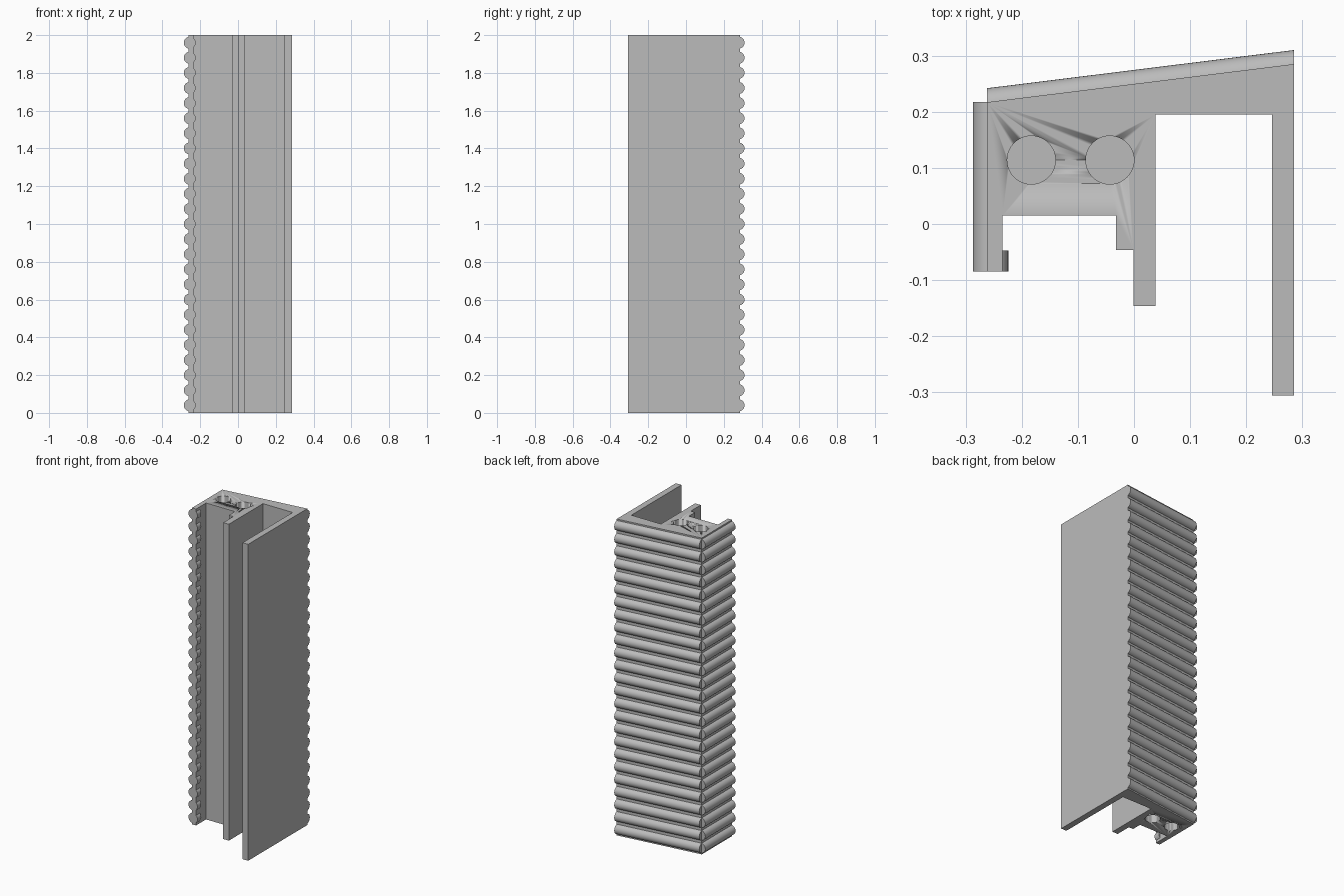
import bpy, bmesh
from math import cos, sin, tau, radians

cube = bpy.data.objects.get("Cube")
if cube:
    bpy.data.objects.remove(cube, do_unlink=True)

grey = bpy.data.materials.new("plain grey")
grey.use_nodes = True
colour = (0.5, 0.5, 0.5, 1)
grey.diffuse_color = colour
grey.node_tree.nodes["Principled BSDF"].inputs["Base Color"].default_value = colour

HEIGHT, RIBS = 2.0, 25
PITCH = HEIGHT / RIBS
RADIUS, BULGE = 0.0315, 0.025       # rib radius, and how far it stands proud
LEFT, RIGHT, FRONT = -0.262, 0.285, -0.085
BACK_A, BACK_B = 0.217, 0.285       # sloping back edge at each end


def finish(name, bm):
    bmesh.ops.recalc_face_normals(bm, faces=bm.faces)
    mesh = bpy.data.meshes.new(name)
    bm.to_mesh(mesh)
    bm.free()
    mesh.materials.append(grey)
    obj = bpy.data.objects.new(name, mesh)
    bpy.context.collection.objects.link(obj)
    bpy.ops.object.select_all(action="DESELECT")
    obj.select_set(True)
    bpy.context.view_layer.objects.active = obj
    bpy.ops.object.shade_smooth_by_angle(angle=radians(35))
    return obj


def prism(bm, start, end):
    """Solid joining two matching rings of points."""
    a = [bm.verts.new(p) for p in start]
    b = [bm.verts.new(p) for p in end]
    bm.faces.new(a)
    bm.faces.new(b[::-1])
    for i in range(len(a)):
        j = (i + 1) % len(a)
        bm.faces.new((a[i], b[i], b[j], a[j]))


def rib_section(z, inner):
    """Round section as (outward offset, height), cut flat at the inner depth."""
    ring = [tau * i / 32 for i in range(32)]
    pts = [(BULGE - RADIUS + RADIUS * cos(t), RADIUS * sin(t)) for t in ring]
    return [(d, z + h) for d, h in pts if d > inner]


# Extruded body
profile = [(LEFT, FRONT), (-0.234, FRONT), (-0.234, 0.015), (-0.032, 0.015),
           (-0.032, -0.046), (-0.001, -0.046), (-0.001, -0.146), (0.038, -0.146),
           (0.038, 0.195), (0.246, 0.195), (0.246, -0.306), (RIGHT, -0.306),
           (RIGHT, BACK_B), (LEFT, BACK_A)]
bm = bmesh.new()
prism(bm, [(x, y, 0) for x, y in profile], [(x, y, HEIGHT) for x, y in profile])
body = finish("body", bm)

# Screw holes bored into both ends
bm = bmesh.new()
for x in (-0.183, -0.043):
    circle = [(x + 0.043 * cos(tau * i / 48), 0.114 + 0.043 * sin(tau * i / 48))
              for i in range(48)]
    for low, high in ((-0.1, 0.9), (1.1, HEIGHT + 0.1)):
        prism(bm, [(*p, low) for p in circle], [(*p, high) for p in circle])
cutter = finish("hole_cutter", bm)
cutter.hide_render = True
bore = body.modifiers.new("bore", "BOOLEAN")
bore.operation, bore.solver, bore.object = "DIFFERENCE", "EXACT", cutter
bpy.context.view_layer.objects.active = body
bpy.ops.object.modifier_apply(modifier="bore")
bpy.data.objects.remove(cutter, do_unlink=True)

# Horizontal ribs: sloping back, side, and full-round ends that show inside the lip
back, side, lip = bmesh.new(), bmesh.new(), bmesh.new()
for k in range(RIBS):
    z = (k + 0.5) * PITCH
    half = rib_section(z, -0.02)
    full = rib_section(z, -1)
    prism(back, [(LEFT, BACK_A + d, h) for d, h in half],
          [(RIGHT, BACK_B + d, h) for d, h in half])
    prism(side, [(LEFT - d, -0.047, h) for d, h in half],
          [(LEFT - d, BACK_A, h) for d, h in half])
    prism(lip, [(LEFT - d, FRONT, h) for d, h in full],
          [(LEFT - d, -0.047, h) for d, h in full])
finish("back_ribs", back)
finish("side_ribs", side)
finish("lip_ribs", lip)
